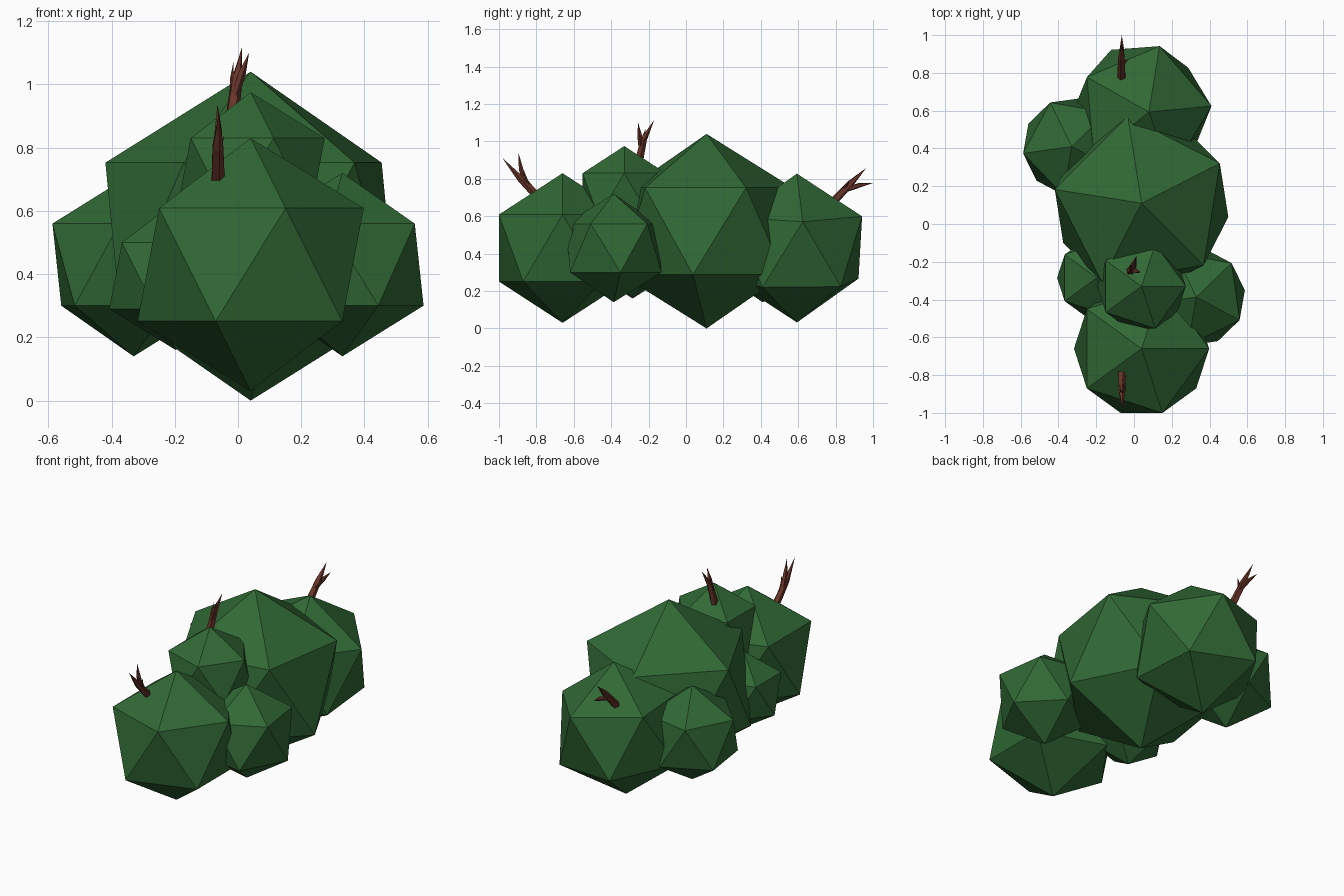
import bpy, bmesh
from math import radians, cos, sin, pi
from mathutils import Vector, Matrix

if "Cube" in bpy.data.objects:
    bpy.data.objects.remove(bpy.data.objects["Cube"])


def material(name, rgb):
    m = bpy.data.materials.new(name)
    m.diffuse_color = (*rgb, 1)
    m.use_nodes = True
    m.node_tree.nodes["Principled BSDF"].inputs["Base Color"].default_value = m.diffuse_color
    return m


leaf = material("leaf_green", (0.03, 0.14, 0.035))
bark = material("bark_brown", (0.14, 0.035, 0.022))


def make_object(name, bm, mat):
    me = bpy.data.meshes.new(name)
    bm.to_mesh(me)
    bm.free()
    me.materials.append(mat)
    ob = bpy.data.objects.new(name, me)
    bpy.context.collection.objects.link(ob)
    return ob


def clump(name, centre, radius, turn=0, tilt=0):
    """Faceted foliage ball: turned about z, then tilted about y."""
    bm = bmesh.new()
    bmesh.ops.create_icosphere(bm, subdivisions=1, radius=radius)
    ob = make_object(name, bm, leaf)
    ob.matrix_world = (Matrix.Translation(centre)
                       @ Matrix.Rotation(radians(tilt), 4, 'Y')
                       @ Matrix.Rotation(radians(turn), 4, 'Z'))


def spike(bm, base, mid, tip, r0, r1, sides=5):
    """Tapered bent shoot ending in a point."""
    base, mid, tip = Vector(base), Vector(mid), Vector(tip)
    rings = []
    for p, d, r in ((base, mid - base, r0), (mid, tip - base, r1)):
        q = d.to_track_quat('Z', 'Y')
        rings.append([bm.verts.new(p + q @ Vector((r * cos(a), r * sin(a), 0)))
                      for a in (2 * pi * i / sides for i in range(sides))])
    end = bm.verts.new(tip)
    bm.faces.new(rings[0][::-1])
    for i in range(sides):
        j = (i + 1) % sides
        bm.faces.new((rings[0][i], rings[0][j], rings[1][j], rings[1][i]))
        bm.faces.new((rings[1][i], rings[1][j], end))


def twig(name, stem, fork, spur):
    bm = bmesh.new()
    spike(bm, *stem, 0.024, 0.019)
    spike(bm, *fork, 0.014, 0.013)
    spike(bm, *spur, 0.010, 0.007)
    make_object(name, bm, bark)


# Foliage
clump("main_clump", (0.04, 0.11, 0.52), 0.52, turn=27)
clump("front_clump", (0.04, -0.66, 0.43), 0.40)
clump("back_clump", (0.037, 0.593, 0.43), 0.40, turn=5, tilt=6)
clump("upper_clump", (0.04, -0.33, 0.713), 0.262)
clump("right_clump", (0.33, -0.387, 0.43), 0.29, turn=44)
clump("left_back_clump", (-0.33, 0.41, 0.43), 0.29, turn=44)
clump("left_front_clump", (-0.197, -0.285, 0.395), 0.235)

# Bare twigs poking out of the foliage
twig("front_twig",
     ((-0.065, -0.76, 0.67), (-0.065, -0.885, 0.80), (-0.06, -0.98, 0.91)),
     ((-0.065, -0.85, 0.77), (-0.063, -0.882, 0.85), (-0.065, -0.895, 0.937)),
     ((-0.065, -0.83, 0.76), (-0.055, -0.86, 0.80), (-0.045, -0.87, 0.84)))
twig("upper_twig",
     ((-0.025, -0.26, 0.85), (-0.005, -0.228, 1.01), (0.012, -0.17, 1.115)),
     ((-0.013, -0.24, 0.96), (0.012, -0.248, 1.035), (0.035, -0.256, 1.10)),
     ((-0.015, -0.24, 0.96), (-0.018, -0.23, 1.02), (-0.015, -0.215, 1.07)))
twig("back_twig",
     ((-0.065, 0.77, 0.66), (-0.065, 0.88, 0.775), (-0.065, 0.962, 0.857)),
     ((-0.065, 0.85, 0.74), (-0.063, 0.925, 0.765), (-0.065, 1.0, 0.777)),
     ((-0.062, 0.84, 0.745), (-0.045, 0.86, 0.77), (-0.025, 0.875, 0.79)))
